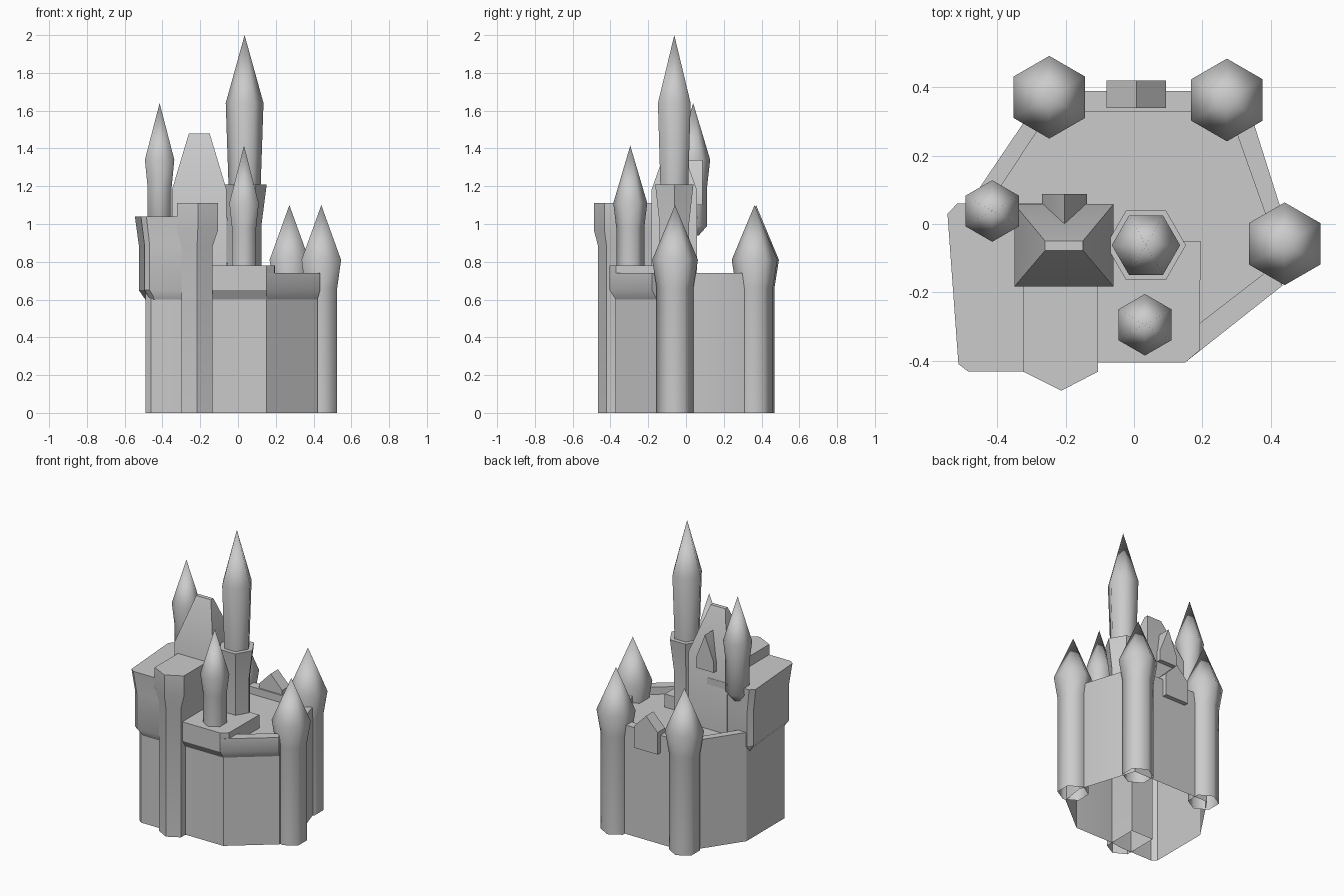
import bpy, bmesh, math

if "Cube" in bpy.data.objects:
    bpy.data.objects.remove(bpy.data.objects["Cube"])

stone = bpy.data.materials.new("grey stone")
stone.diffuse_color = (0.6, 0.6, 0.6, 1)
stone.use_nodes = True
stone.node_tree.nodes["Principled BSDF"].inputs["Base Color"].default_value = stone.diffuse_color


def loft(name, rings, bottom=True, top=True, angle=30):
    """Skin a stack of equal-length outlines, each given as (points, z)."""
    bm = bmesh.new()
    loops = [[bm.verts.new((x, y, z)) for x, y in pts] for pts, z in rings]
    for a, b in zip(loops, loops[1:]):
        n = len(a)
        for i in range(n):
            j = (i + 1) % n
            bm.faces.new((a[i], a[j], b[j], b[i]))
    if bottom:
        bm.faces.new(loops[0][::-1])
    if top:
        bm.faces.new(loops[-1])
    bmesh.ops.remove_doubles(bm, verts=bm.verts, dist=0.0005)
    bmesh.ops.recalc_face_normals(bm, faces=bm.faces)
    mesh = bpy.data.meshes.new(name)
    bm.to_mesh(mesh)
    bm.free()
    mesh.materials.append(stone)
    ob = bpy.data.objects.new(name, mesh)
    bpy.context.collection.objects.link(ob)
    bpy.ops.object.select_all(action='DESELECT')
    ob.select_set(True)
    bpy.context.view_layer.objects.active = ob
    bpy.ops.object.shade_smooth_by_angle(angle=math.radians(angle))
    return ob


def hexagon(x, y, r, turn):
    return [(x + r * math.cos(math.radians(turn + 60 * i)),
             y + r * math.sin(math.radians(turn + 60 * i))) for i in range(6)]


def tower(name, x, y, profile, turn=30, bottom=False, top=False, angle=75):
    loft(name, [(hexagon(x, y, r, turn), z) for r, z in profile], bottom, top, angle)


def scaled(pts, cx, cy, sx, sy):
    return [(cx + (x - cx) * sx, cy + (y - cy) * sy) for x, y in pts]


def rect(x0, x1, y0, y1):
    return [(x0, y0), (x1, y0), (x1, y1), (x0, y1)]


def gable(name, x0, x1, y0, y1, z0, z1, z2):
    """House-shaped prism with its ridge along y."""
    xm = (x0 + x1) / 2
    ob = loft(name, [([(x0, z0), (x1, z0), (x1, z1), (xm, z2), (x0, z1)], y)
                     for y in (y0, y1)])
    for v in ob.data.vertices:
        x, z, y = v.co
        v.co = (x, y, z)
    ob.data.flip_normals()


# Outer wall: open underneath, with a rim dropping to the courtyard floor
outer = [(-.49, .05), (-.49, -.36), (-.46, -.385), (-.22, -.385), (-.13, -.372),
         (.15, -.372), (.42, -.155), (.444, 0), (.33, .36), (.32, .39), (-.26, .39)]
inner = [(-.43, .05), (-.42, -.3), (-.4, -.31), (-.22, -.31), (-.13, -.3),
         (.18, -.30), (.40, -.13), (.395, 0), (.285, .31), (.278, .33), (-.245, .33)]
loft("outer_wall", [(outer, 0), (outer, .74), (inner, .74), (inner, .69)], bottom=False)

# Overhanging parapet at the front right
low = [(.14, -.372), (.15, -.372), (.42, -.155), (.395, -.13), (.185, -.30)]
high = [(.14, -.405), (.15, -.405), (.435, -.18), (.40, -.13), (.185, -.30)]
loft("front_parapet", [(low, .60), (high, .65), (high, .74)])

# Raised front terrace
low = [(-.15, -.372), (.15, -.372), (.165, -.36), (.205, -.05), (.1, -.05), (-.15, -.05)]
high = [(-.15, -.405), (.15, -.405), (.192, -.37), (.195, -.05), (.1, -.05), (-.15, -.05)]
loft("front_terrace", [(low, .60), (high, .65), (high, .78)])

# Left bastion flaring out at top and tucked in below
plan = [(-.546, .03), (-.517, .06), (-.2, .06), (-.2, -.432), (-.485, -.432), (-.514, -.41)]
mid = scaled(plan, -.2, -.1, .94, .96)
loft("left_bastion", [(scaled(plan, -.2, -.1, .84, .88), .60), (mid, .65),
                      (mid, .89), (plan, 1.04)])

# Gate tower with pointed front and wider head
shaft = [(-.30, -.42), (-.217, -.465), (-.135, -.42), (-.135, -.18), (-.30, -.18)]
head = [(-.324, -.432), (-.213, -.488), (-.105, -.432), (-.105, -.18), (-.324, -.18)]
loft("gate_tower", [(shaft, 0), (shaft, .88), (head, .97), (head, 1.11)], bottom=False)

# Keep with hipped roof
walls = rect(-.35, -.06, -.183, .058)
loft("keep", [(walls, .68), (walls, 1.18), (rect(-.26, -.15, -.077, -.05), 1.48)])

# Roof dormer and rear wall gable
gable("roof_dormer", -.27, -.137, -.03, .088, 1.10, 1.17, 1.34)
gable("rear_gable", -.08, .094, .34, .42, .62, .77, .86)

# Three corner towers standing on the ground
for name, x, y in (("rear_left_tower", -.248, .371), ("rear_right_tower", .272, .363),
                   ("right_tower", .441, -.058)):
    tower(name, x, y, [(.097, 0), (.097, .66), (.121, .81), (0, 1.10)])

# Two small turrets
tower("front_turret", .032, -.295, [(.074, .77), (.074, .98), (.09, 1.11), (0, 1.415)])
tower("left_turret", -.415, .038,
      [(.03, .94), (.074, .99), (.074, 1.20), (.09, 1.34), (0, 1.64)], bottom=True)

# Central spire on its flared plinth
tower("spire_plinth", .035, -.062, [(.09, .68), (.09, 1.0), (.117, 1.21)], 0, top=True, angle=30)
tower("spire", .035, -.062, [(.085, 1.20), (.1, 1.64), (0, 2.0)], 0)
